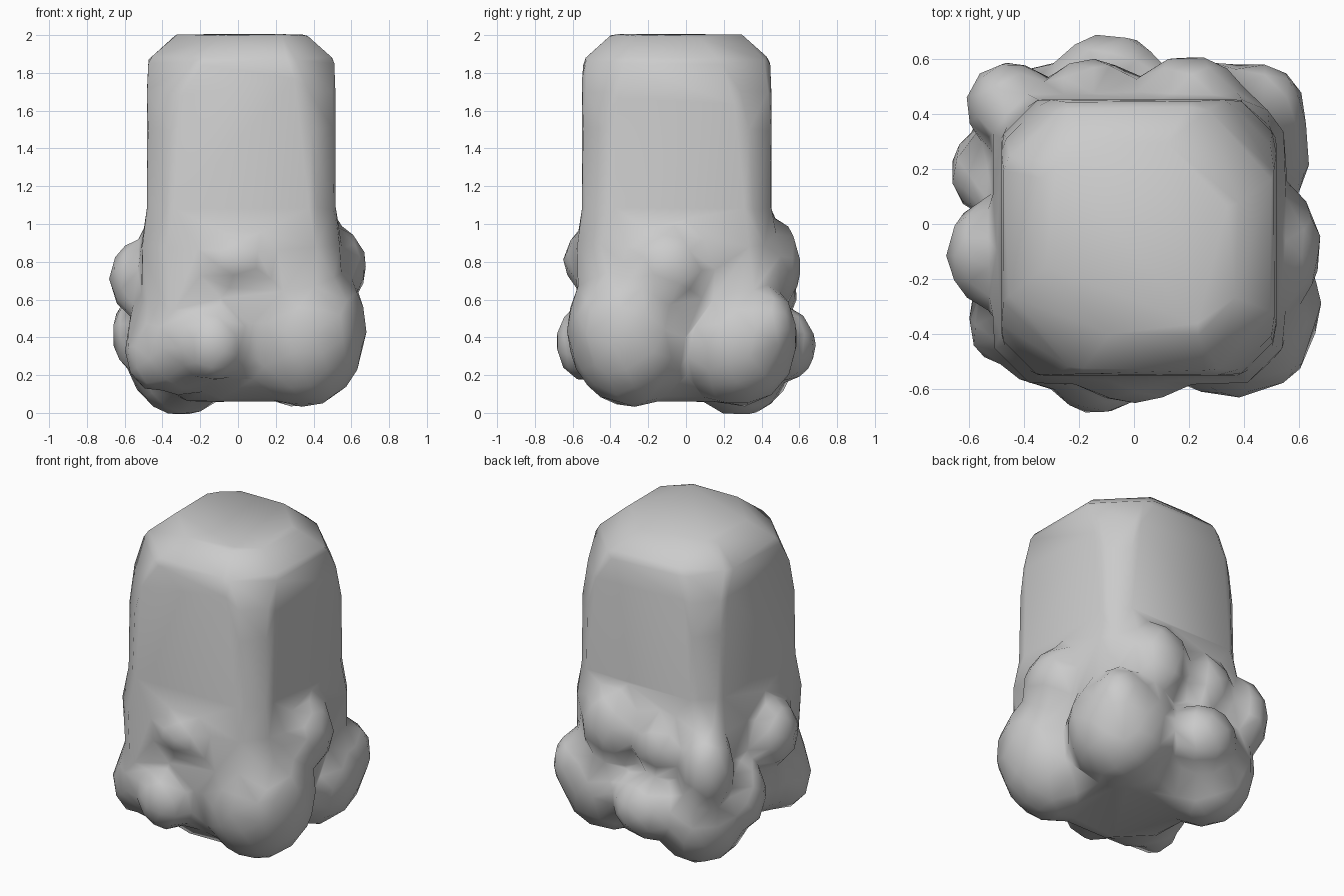
import bpy, bmesh
from mathutils import Matrix

if "Cube" in bpy.data.objects:
    bpy.data.objects.remove(bpy.data.objects["Cube"])

bm = bmesh.new()


def section(z, inset, a, b):
    """Corner-cut rectangle of the column; a cuts front-left and back-right, b the others."""
    x0, x1, y0, y1 = -.482 + inset, .517 - inset, -.55 + inset, .452 - inset
    pts = [(x0 + a, y0), (x1 - b, y0), (x1, y0 + b), (x1, y1 - a),
           (x1 - a, y1), (x0 + b, y1), (x0, y1 - b), (x0, y0 + a)]
    return [bm.verts.new((x, y, z)) for x, y in pts]


def lump(x, y, z, rx, ry, rz, grow=.012):
    """One rounded bulge of the foot, enlarged to offset the smoothing."""
    m = Matrix.Translation((x, y, z)) @ Matrix.Diagonal((rx + grow, ry + grow, rz + grow, 1))
    bmesh.ops.create_icosphere(bm, subdivisions=3, radius=1, matrix=m)


# Column: lofted square, corners cut wider towards the bevelled flat top
rings = [section(*s) for s in ((.06, .2, .2, .2), (.22, .04, .18, .18), (.5, -.02, .14, .14),
                               (.88, -.03, .13, .13), (1.08, 0, .12, .12),
                               (1.5, 0, .13, .13), (1.70, 0, .18, .16),
                               (1.87, .005, .27, .22), (2.005, .155, .24, .13))]
for a, b in zip(rings, rings[1:]):
    for i in range(8):
        j = (i + 1) % 8
        bm.faces.new((a[i], a[j], b[j], b[i]))
bm.faces.new(rings[-1])
bm.faces.new(rings[0][::-1])

# Foot: large lower bulges and small upper ones
lumps = [
    (.35, -.29, .44, .32, .33, .40),     # front right
    (.46, -.42, .46, .17, .17, .25),
    (-.28, -.28, .41, .30, .31, .31),    # front left
    (.32, .27, .38, .31, .31, .34),      # back right
    (-.30, .28, .32, .28, .29, .325),    # back left
    (-.13, -.53, .37, .17, .15, .19),    # front nub
    (0, -.45, .81, .27, .19, .17),       # front ledge
    (.34, -.36, .74, .20, .20, .22),
    (.48, -.09, .77, .19, .24, .22),     # right side
    (-.50, -.11, .71, .17, .19, .20),    # left side
    (-.46, .19, .42, .20, .17, .23),
    (-.45, -.36, .33, .14, .15, .20),
    (-.45, .43, .66, .15, .15, .24),     # back left corner
    (.45, .42, .45, .16, .15, .20),      # back right corner
    (-.09, .50, .36, .21, .18, .19),     # back nub
    (.20, .43, .79, .20, .17, .24),      # back upper
    (-.15, .42, .75, .19, .17, .20),
]
for l in lumps:
    lump(*l)

me = bpy.data.meshes.new("lumpy_column")
bm.to_mesh(me)
bm.free()
ob = bpy.data.objects.new("lumpy_column", me)
bpy.context.collection.objects.link(ob)

# Fuse everything into one soft skin with few facets
r = ob.modifiers.new("fuse", 'REMESH')
r.mode = 'VOXEL'
r.voxel_size = .025
r.use_smooth_shade = True
s = ob.modifiers.new("soften", 'SMOOTH')
s.factor = .5
s.iterations = 11
d = ob.modifiers.new("facets", 'DECIMATE')
d.ratio = .022

bpy.context.view_layer.objects.active = ob
ob.select_set(True)
for m in ("fuse", "soften", "facets"):
    bpy.ops.object.modifier_apply(modifier=m)
bpy.ops.object.shade_smooth()
